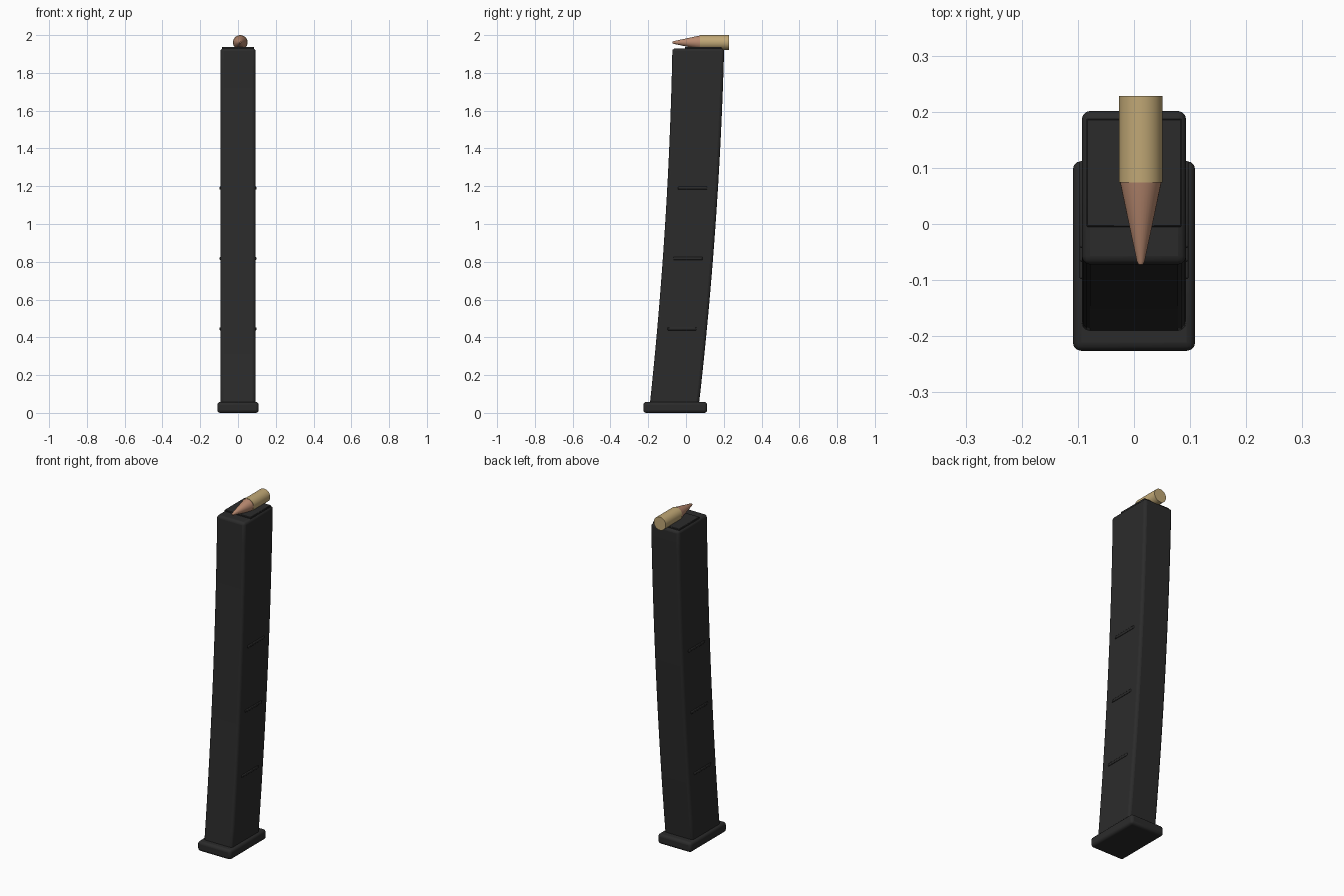
import bpy, bmesh, math
from mathutils import Matrix

cube = bpy.data.objects.get("Cube")
if cube:
    bpy.data.objects.remove(cube, do_unlink=True)


def material(name, colour):
    m = bpy.data.materials.new(name)
    m.use_nodes = True
    m.diffuse_color = (*colour, 1)
    bsdf = m.node_tree.nodes["Principled BSDF"]
    bsdf.inputs["Base Color"].default_value = (*colour, 1)
    bsdf.inputs["Roughness"].default_value = 0.6
    return m


black = material("black polymer", (0.024, 0.024, 0.024))
brass = material("brass", (0.53, 0.39, 0.18))
copper = material("copper", (0.48, 0.25, 0.16))


def finish(name, bm, mat, bevel=0, segments=3):
    bmesh.ops.recalc_face_normals(bm, faces=bm.faces)
    mesh = bpy.data.meshes.new(name)
    bm.to_mesh(mesh)
    bm.free()
    obj = bpy.data.objects.new(name, mesh)
    bpy.context.collection.objects.link(obj)
    mesh.materials.append(mat)
    if bevel:
        mod = obj.modifiers.new("rounded edges", "BEVEL")
        mod.width, mod.segments = bevel, segments
        mod.limit_method, mod.angle_limit = "ANGLE", math.radians(40)
    bpy.ops.object.select_all(action="DESELECT")
    obj.select_set(True)
    bpy.context.view_layer.objects.active = obj
    bpy.ops.object.shade_smooth_by_angle(angle=math.radians(35))
    return obj


def box(name, centre, size, mat, bevel, segments=3):
    bm = bmesh.new()
    bmesh.ops.create_cube(bm, size=1, matrix=Matrix.Translation(centre) @ Matrix.Diagonal((*size, 1)))
    return finish(name, bm, mat, bevel, segments)


def turned(name, centre, profile, mat, sides=32):
    """Closed solid of rings (y, radius) along the y axis."""
    bm = bmesh.new()
    rings = []
    for y, r in profile:
        angles = [math.tau * i / sides for i in range(sides)]
        rings.append([bm.verts.new((centre[0] + r * math.cos(a), y, centre[1] + r * math.sin(a))) for a in angles])
    for low, high in zip(rings, rings[1:]):
        for i in range(sides):
            j = (i + 1) % sides
            bm.faces.new((low[i], low[j], high[j], high[i]))
    bm.faces.new(rings[0])
    bm.faces.new(rings[-1])
    return finish(name, bm, mat)


# Curved casing: a box swept along a gentle forward curve
BOTTOM, TOP = 0.04, 1.93


def centre_y(z):
    t = (z - BOTTOM) / (TOP - BOTTOM)
    return -0.062 + 0.127 * (1.65 * t - 0.65 * t * t)


bm = bmesh.new()
steps, rings = 16, []
for k in range(steps + 1):
    t = k / steps
    z = BOTTOM + (TOP - BOTTOM) * t
    half = 0.130 + 0.007 * t
    rings.append([bm.verts.new((sx * 0.093, centre_y(z) + sy * half, z))
                  for sx, sy in ((-1, -1), (1, -1), (1, 1), (-1, 1))])
for low, high in zip(rings, rings[1:]):
    for i in range(4):
        j = (i + 1) % 4
        bm.faces.new((low[i], low[j], high[j], high[i]))
bm.faces.new(rings[0])
bm.faces.new(rings[-1])
finish("curved_casing", bm, black, 0.015)

# Floor plate and follower
box("floor_plate", (0, -0.057, 0.029), (0.218, 0.338, 0.058), black, 0.015)
box("follower_plate", (0, 0.091, 1.93), (0.17, 0.192, 0.016), black, 0.002, 1)

# Grip ribs on both sides
for level, z in zip(("lower", "middle", "upper"), (0.445, 0.817, 1.19)):
    for side, s in (("left", 1), ("right", -1)):
        box(f"{level}_{side}_rib", (s * 0.091, centre_y(z), z), (0.013, 0.155, 0.016), black, 0.004, 2)

# Cartridge resting on top
axis = (0.012, 1.961)
turned("cartridge_case", axis, [(0.074, 0.039), (0.228, 0.039)], brass)
turned("cartridge_tip", axis, [(-0.072, 0.004), (-0.066, 0.007), (0.075, 0.037)], copper)
